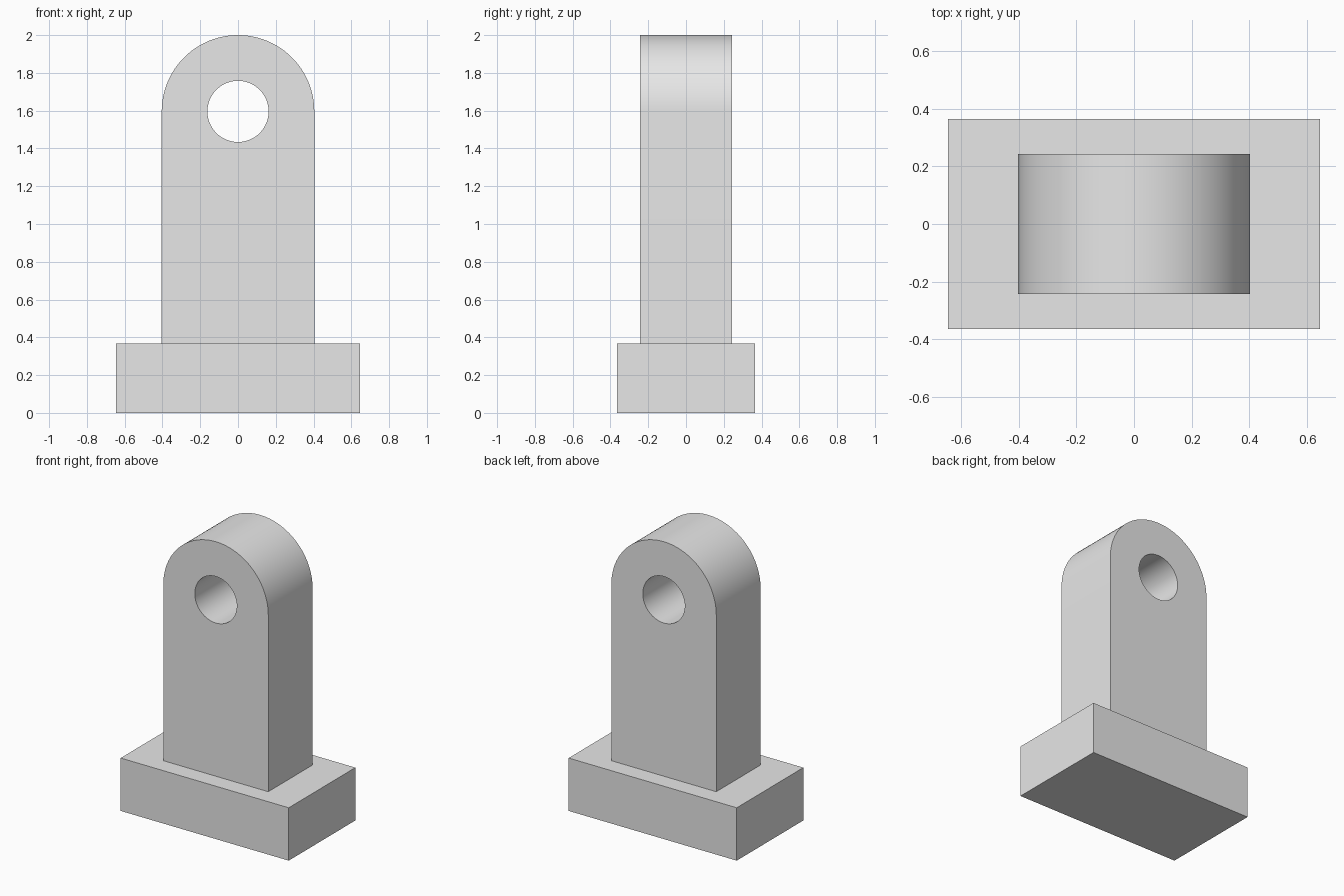
import bpy
import bmesh
from math import cos, sin, pi, radians
from mathutils import Vector

BASE_SIZE = (1.294, 0.732, 0.368)
LUG_RADIUS = 0.404
LUG_DEPTH = 0.488
HOLE_RADIUS = 0.162
HOLE_Z = 2 - LUG_RADIUS
EMBED = 0.02

cube = bpy.data.objects.get("Cube")
if cube:
    bpy.data.objects.remove(cube, do_unlink=True)

grey = bpy.data.materials.new("plain grey")
grey.use_nodes = True
grey.diffuse_color = (0.8, 0.8, 0.8, 1)
grey.node_tree.nodes["Principled BSDF"].inputs["Base Color"].default_value = grey.diffuse_color


def add_object(name, bm):
    bmesh.ops.recalc_face_normals(bm, faces=bm.faces)
    mesh = bpy.data.meshes.new(name)
    bm.to_mesh(mesh)
    bm.free()
    mesh.materials.append(grey)
    obj = bpy.data.objects.new(name, mesh)
    bpy.context.collection.objects.link(obj)
    return obj


def arc(radius, sweep, steps):
    """Points (x, z) on an arc around the hole centre."""
    return [(radius * cos(sweep * i / steps), HOLE_Z + radius * sin(sweep * i / steps))
            for i in range(steps + 1)]


def add_loop(bm, points):
    verts = [bm.verts.new((x, -LUG_DEPTH / 2, z)) for x, z in points]
    return [bm.edges.new((v, verts[i - 1])) for i, v in enumerate(verts)]


# Rectangular base block
bm = bmesh.new()
bmesh.ops.create_cube(bm, size=1)
bmesh.ops.scale(bm, vec=BASE_SIZE, verts=bm.verts)
bmesh.ops.translate(bm, vec=(0, 0, BASE_SIZE[2] / 2), verts=bm.verts)
add_object("base_block", bm)

# Upright lug: round-topped profile with a pin hole, extruded front to back
bm = bmesh.new()
foot = BASE_SIZE[2] - EMBED
outline = arc(LUG_RADIUS, pi, 48) + [(-LUG_RADIUS, foot), (LUG_RADIUS, foot)]
hole = arc(HOLE_RADIUS, 2 * pi, 64)[:-1]
edges = add_loop(bm, outline) + add_loop(bm, hole)
bmesh.ops.triangle_fill(bm, edges=edges, use_beauty=True, normal=Vector((0, -1, 0)))
result = bmesh.ops.extrude_face_region(bm, geom=bm.faces[:], use_keep_orig=True)
back = [g for g in result["geom"] if isinstance(g, bmesh.types.BMVert)]
bmesh.ops.translate(bm, vec=(0, LUG_DEPTH, 0), verts=back)
lug = add_object("upright_lug", bm)

# Smooth the rounded top and the hole, keeping the rims sharp
bpy.ops.object.select_all(action="DESELECT")
lug.select_set(True)
bpy.context.view_layer.objects.active = lug
bpy.ops.object.shade_smooth_by_angle(angle=radians(30))
